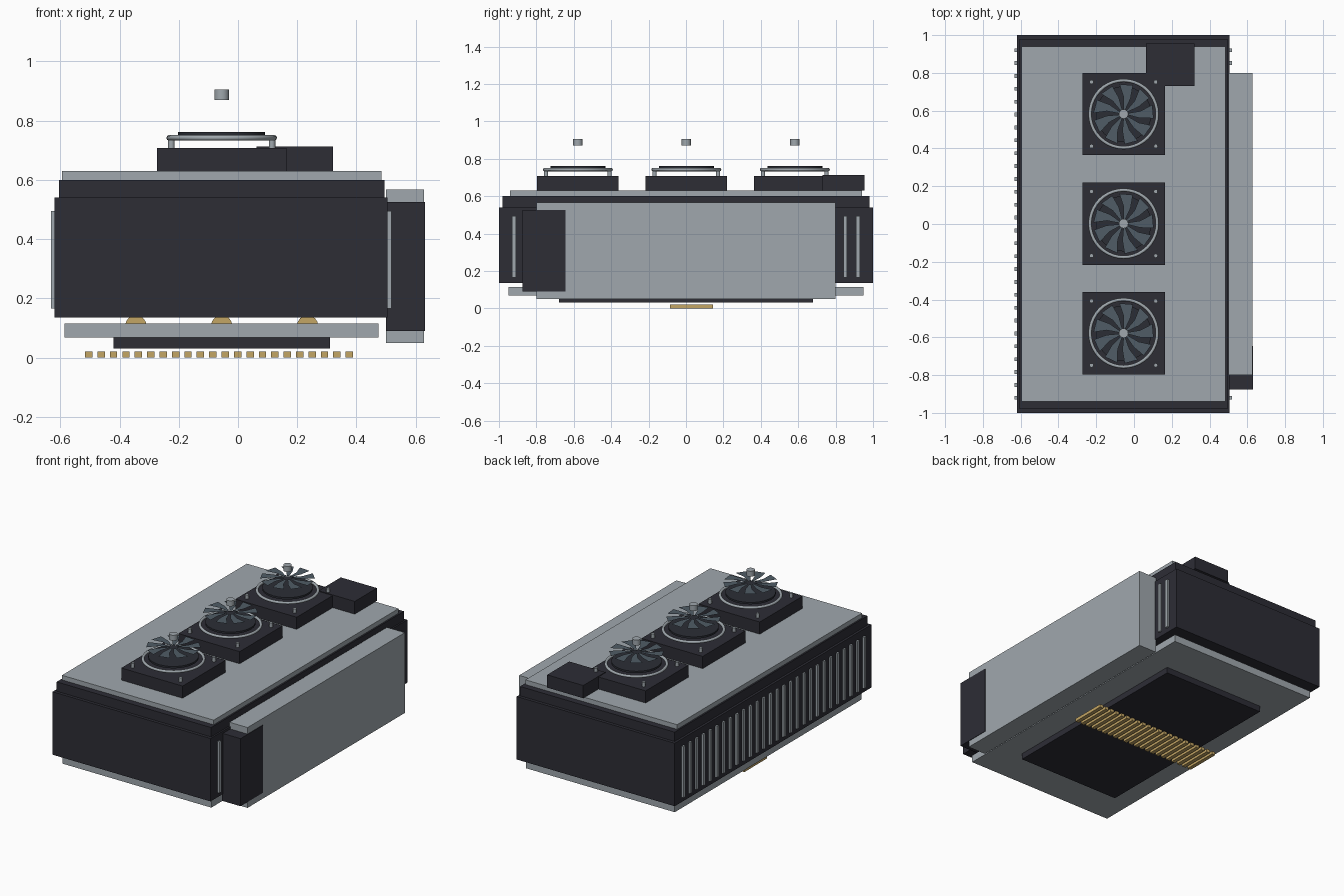
import bpy, bmesh, math
from mathutils import Matrix, Vector

if "Cube" in bpy.data.objects:
    bpy.data.objects.remove(bpy.data.objects["Cube"])


def material(name, rgb):
    m = bpy.data.materials.new(name)
    m.diffuse_color = (*rgb, 1)
    m.use_nodes = True
    m.node_tree.nodes["Principled BSDF"].inputs["Base Color"].default_value = m.diffuse_color
    return m


DARK = material("charcoal", (0.026, 0.026, 0.036))
GREY = material("light grey", (0.35, 0.39, 0.42))
GOLD = material("gold", (0.55, 0.38, 0.13))
SLATE = material("blade slate", (0.08, 0.107, 0.133))
DISC = material("dark slate", (0.024, 0.027, 0.036))


def finish(name, bm, mat, smooth=False):
    me = bpy.data.meshes.new(name)
    bm.to_mesh(me)
    bm.free()
    me.materials.append(mat)
    ob = bpy.data.objects.new(name, me)
    bpy.context.collection.objects.link(ob)
    if smooth:
        bpy.ops.object.select_all(action='DESELECT')
        ob.select_set(True)
        bpy.context.view_layer.objects.active = ob
        bpy.ops.object.shade_smooth_by_angle(angle=math.radians(40))
    return ob


def add_box(bm, x0, x1, y0, y1, z0, z1):
    size = Matrix.Diagonal((x1 - x0, y1 - y0, z1 - z0, 1))
    mid = Matrix.Translation(((x0 + x1) / 2, (y0 + y1) / 2, (z0 + z1) / 2))
    bmesh.ops.create_cube(bm, size=1, matrix=mid @ size)


def box(name, mat, *bounds):
    bm = bmesh.new()
    add_box(bm, *bounds)
    return finish(name, bm, mat)


def add_cylinder(bm, centre, r, h, segments=16, rot=Matrix()):
    bmesh.ops.create_cone(bm, cap_ends=True, segments=segments, radius1=r, radius2=r,
                          depth=h, matrix=Matrix.Translation(centre) @ rot)


# Stacked casing
box("main_body", DARK, -0.62, 0.505, -1, 1, 0.135, 0.54)
box("upper_lip", DARK, -0.605, 0.495, -0.98, 0.98, 0.54, 0.60)
box("top_plate", GREY, -0.595, 0.485, -0.94, 0.94, 0.60, 0.63)
box("bottom_plate", GREY, -0.585, 0.475, -0.95, 0.95, 0.068, 0.115)
box("underside_pad", DARK, -0.42, 0.31, -0.68, 0.68, 0.03, 0.068)

# Side panel and connector boxes
box("side_panel", GREY, 0.50, 0.628, -0.80, 0.80, 0.05, 0.567)
box("side_connector", DARK, 0.50, 0.631, -0.875, -0.645, 0.09, 0.525)
box("top_connector", DARK, 0.063, 0.32, 0.73, 0.955, 0.63, 0.712)

# Vertical cooling slats on both long sides
for name, x0, x1 in (("left_slats", -0.632, -0.615), ("right_slats", 0.50, 0.518)):
    bm = bmesh.new()
    for i in range(28):
        y = -0.92 + 1.84 * i / 27
        add_box(bm, x0, x1, y - 0.01, y + 0.01, 0.165, 0.495)
    finish(name, bm, GREY)

# Heat pipes running between the body and the bottom plate
bm = bmesh.new()
for x in (-0.345, -0.055, 0.235):
    add_cylinder(bm, (x, 0, 0.107), 0.036, 1.6, 16, Matrix.Rotation(math.pi / 2, 4, 'X'))
finish("heat_pipes", bm, GOLD, True)

# Row of contact pins
bm = bmesh.new()
for i in range(22):
    x = -0.504 + 0.0419 * i
    add_box(bm, x - 0.0125, x + 0.0125, -0.085, 0.145, 0.0, 0.02)
finish("contact_pins", bm, GOLD)


def fan(n, cx, cy):
    s = 0.218
    box(f"fan_housing_{n}", DARK, cx - s, cx + s, cy - s, cy + s, 0.63, 0.708)

    # Corner screws
    bm = bmesh.new()
    for sx in (-1, 1):
        for sy in (-1, 1):
            add_cylinder(bm, (cx + sx * 0.17, cy + sy * 0.17, 0.7215), 0.011, 0.027, 12)
    finish(f"fan_screws_{n}", bm, GREY, True)

    # Guard ring
    bpy.ops.mesh.primitive_torus_add(location=(cx, cy, 0.742), major_radius=0.178,
                                     minor_radius=0.009, major_segments=40, minor_segments=8)
    ring = bpy.context.object
    ring.name = f"fan_ring_{n}"
    ring.data.materials.append(GREY)
    bpy.ops.object.shade_smooth_by_angle(angle=math.radians(50))

    # Dark backing disc
    bm = bmesh.new()
    add_cylinder(bm, (cx, cy, 0.755), 0.147, 0.012, 32)
    finish(f"fan_disc_{n}", bm, DISC, True)

    # Nine flat swept blades
    bm = bmesh.new()
    for i in range(9):
        a = math.tau * i / 9
        outline = ((0.025, -12), (0.09, -14), (0.16, -8), (0.16, 18), (0.09, 10), (0.025, 12))
        pts = []
        for r, deg in outline:
            t = a + math.radians(deg)
            pts.append(bm.verts.new(Vector((cx + r * math.cos(t), cy + r * math.sin(t), 0.82))))
        bm.faces.new(pts)
    finish(f"fan_blades_{n}", bm, SLATE)

    # Raised hub
    bm = bmesh.new()
    add_cylinder(bm, (cx, cy, 0.887), 0.025, 0.035, 16)
    finish(f"fan_hub_{n}", bm, GREY, True)


for n, y in enumerate((-0.578, 0.002, 0.582), 1):
    fan(n, -0.055, y)
